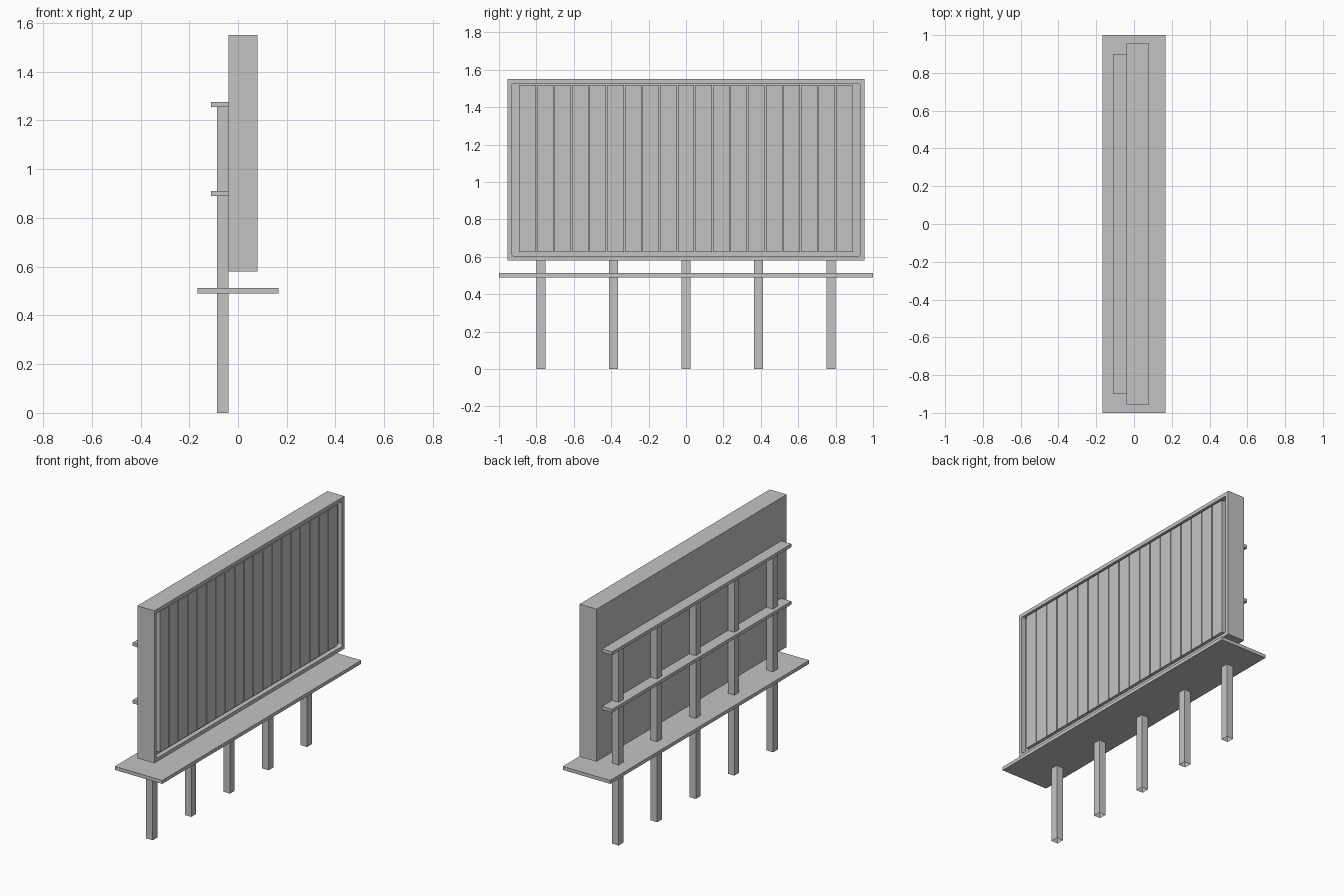
import bpy, bmesh

if "Cube" in bpy.data.objects:
    bpy.data.objects.remove(bpy.data.objects["Cube"])

grey = bpy.data.materials.new("plain grey")
grey.diffuse_color = (0.55, 0.55, 0.55, 1)
grey.use_nodes = True
grey.node_tree.nodes["Principled BSDF"].inputs["Base Color"].default_value = grey.diffuse_color


def finish(name, bm):
    bmesh.ops.recalc_face_normals(bm, faces=bm.faces)
    mesh = bpy.data.meshes.new(name)
    bm.to_mesh(mesh)
    bm.free()
    mesh.materials.append(grey)
    obj = bpy.data.objects.new(name, mesh)
    bpy.context.collection.objects.link(obj)
    return obj


def box_mesh(x, y, z):
    """Box from (low, high) ranges on each axis."""
    bm = bmesh.new()
    bmesh.ops.create_cube(bm, size=1)
    for v in bm.verts:
        for i, (low, high) in enumerate((x, y, z)):
            v.co[i] = high if v.co[i] > 0 else low
    return bm


def face_towards(bm, axis, sign):
    return max(bm.faces, key=lambda f: sign * f.calc_center_median()[axis])


# Sign cabinet with a round-cornered recess in its display side
FRONT, DEPTH = 0.08, 0.03
bm = box_mesh((-0.04, FRONT), (-0.955, 0.955), (0.58, 1.55))
panel = face_towards(bm, 0, 1)
bmesh.ops.inset_individual(bm, faces=[panel], thickness=0.033)
walls = bmesh.ops.extrude_discrete_faces(bm, faces=[panel])["faces"]
floor = walls[0]
rim = [e for e in bm.edges if e.is_boundary and e not in floor.edges[:]]
for v in floor.verts:
    v.co.x -= DEPTH
bmesh.ops.bridge_loops(bm, edges=rim + floor.edges[:])
corners = [e for e in bm.edges
           if abs(e.verts[0].co.x - e.verts[1].co.x) > DEPTH * 0.9
           and abs(e.verts[0].co.y - e.verts[1].co.y) < 1e-4
           and all(abs(v.co.y) < 0.95 for v in e.verts)]
bmesh.ops.bevel(bm, geom=corners, offset=0.012, segments=3, profile=0.5,
                affect='EDGES')
finish("sign_cabinet", bm)

# Upright display slats with narrow gaps
COUNT, HALF, GAP = 19, 0.895, 0.006
pitch = 2 * HALF / COUNT
for i in range(COUNT):
    y = -HALF + i * pitch
    finish(f"display_slat_{i + 1}",
           box_mesh((FRONT - DEPTH, FRONT - 0.005),
                    (y + GAP / 2, y + pitch - GAP / 2), (0.625, 1.517)))

# Support posts, open at the foot
for i in range(5):
    y = (i - 2) * 0.388
    bm = box_mesh((-0.086, -0.04), (y - 0.024, y + 0.024), (0, 1.26))
    bmesh.ops.delete(bm, geom=[face_towards(bm, 2, -1)], context='FACES_ONLY')
    finish(f"support_post_{i + 1}", bm)

# Horizontal rails behind the cabinet
for name, z in (("lower_rail", 0.89), ("upper_rail", 1.255)):
    finish(name, box_mesh((-0.111, -0.04), (-0.9, 0.9), (z, z + 0.021)))

# Service walkway
finish("walkway", box_mesh((-0.167, 0.167), (-1, 1), (0.49, 0.512)))
